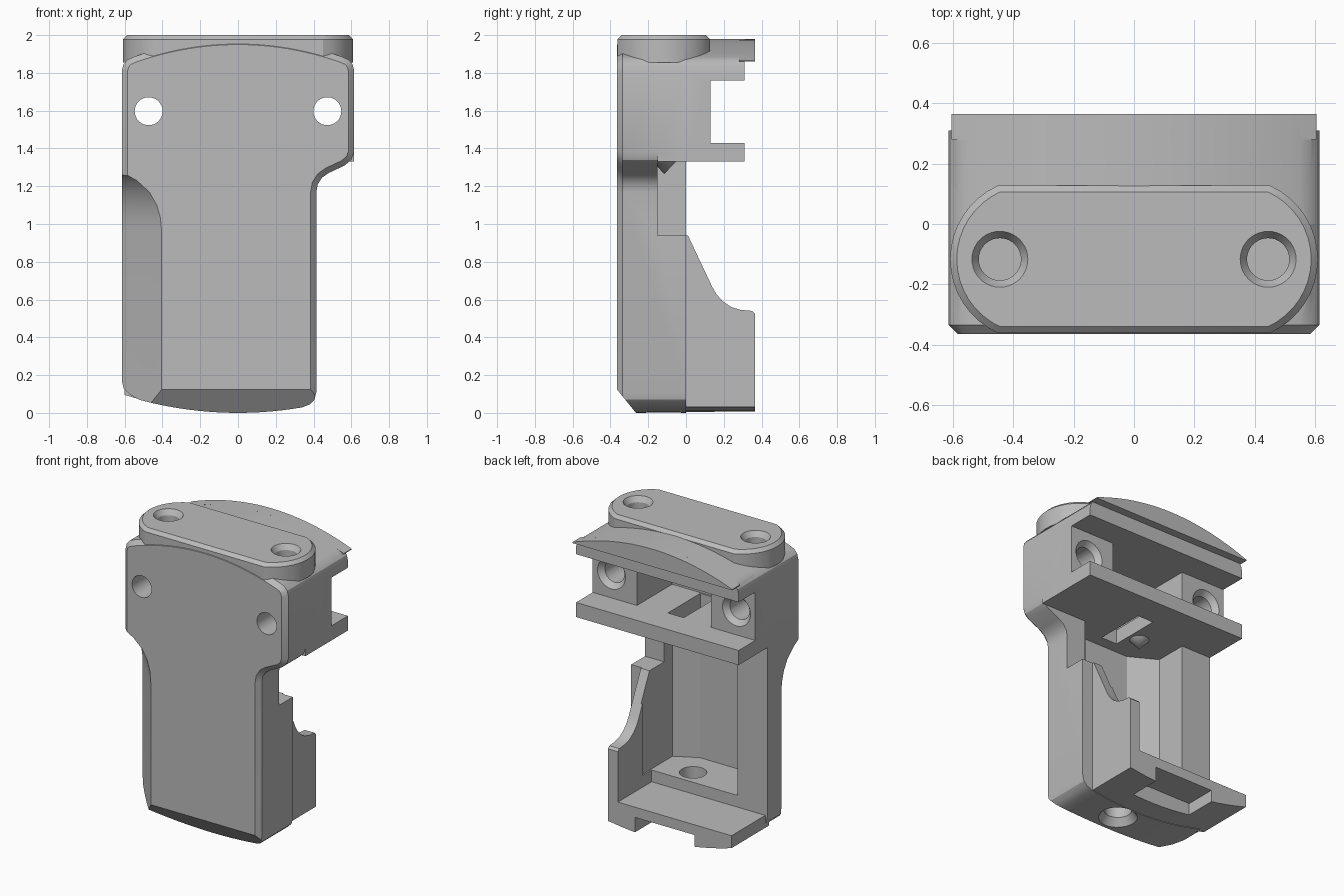
import bpy, bmesh, math
from mathutils import Matrix

if "Cube" in bpy.data.objects:
    bpy.data.objects.remove(bpy.data.objects["Cube"], do_unlink=True)

grey = bpy.data.materials.new("plain_grey")
grey.use_nodes = True
grey.diffuse_color = (0.5, 0.5, 0.5, 1)
grey.node_tree.nodes["Principled BSDF"].inputs["Base Color"].default_value = (0.5, 0.5, 0.5, 1)


def finish(name, bm):
    bmesh.ops.recalc_face_normals(bm, faces=bm.faces)
    mesh = bpy.data.meshes.new(name)
    bm.to_mesh(mesh)
    bm.free()
    mesh.materials.append(grey)
    ob = bpy.data.objects.new(name, mesh)
    bpy.context.collection.objects.link(ob)
    return ob


def prism(name, pts, axis, lo, hi, bevel=0, bevel_low=False):
    """Extrude a 2D outline along an axis, optionally chamfering one end."""
    def place(p, d):
        return {"x": (d, p[0], p[1]), "y": (p[0], d, p[1]), "z": (p[0], p[1], d)}[axis]
    a, b = (lo + bevel, hi) if bevel_low else (lo, hi - bevel)
    bm = bmesh.new()
    ends = [[bm.verts.new(place(p, d)) for p in pts] for d in (a, b)]
    caps = [bm.faces.new(e) for e in ends]
    n = len(pts)
    for i in range(n):
        j = (i + 1) % n
        bm.faces.new((ends[0][i], ends[0][j], ends[1][j], ends[1][i]))
    bmesh.ops.recalc_face_normals(bm, faces=bm.faces)
    if bevel:
        bmesh.ops.inset_region(bm, faces=[caps[0 if bevel_low else 1]],
                               thickness=bevel, depth=bevel, use_even_offset=True)
    return finish(name, bm)


def box(name, x0, x1, y0, y1, z0, z1):
    return prism(name, [(x0, y0), (x1, y0), (x1, y1), (x0, y1)], "z", z0, z1)


def cone(name, loc, r1, r2, depth, axis="z"):
    bm = bmesh.new()
    bmesh.ops.create_cone(bm, cap_ends=True, segments=40, radius1=r1, radius2=r2, depth=depth)
    turn = Matrix.Rotation(-math.pi / 2, 4, "X") if axis == "y" else Matrix()
    bmesh.ops.transform(bm, matrix=Matrix.Translation(loc) @ turn, verts=bm.verts)
    return finish(name, bm)


def combine(target, other, op):
    mod = target.modifiers.new(other.name, "BOOLEAN")
    mod.operation, mod.object, mod.solver = op, other, "EXACT"
    bpy.context.view_layer.objects.active = target
    bpy.ops.object.modifier_apply(modifier=mod.name)
    bpy.data.objects.remove(other, do_unlink=True)


def top_z(x):
    return 1.98 - 0.12 * (x / 0.62) ** 2


def low_z(x):
    return 0.085 * (x / 0.58) ** 2


def span(a, b, n):
    return [a + (b - a) * i / n for i in range(n + 1)]


# Crowned top with rounded shoulders, from +x to -x
shoulder = [(0.615, 1.81), (0.607, 1.845), (0.585, 1.87)]
crown = shoulder + [(x, top_z(x)) for x in span(0.55, -0.55, 24)]
crown += [(-x, z) for x, z in reversed(shoulder)]

# Main grip body
outline = [(x, low_z(x)) for x in span(-0.52, 0.34, 16)]
outline += [(0.38, 0.045), (0.405, 0.07), (0.415, 0.11), (0.415, 1.17), (0.422, 1.21),
            (0.445, 1.245), (0.48, 1.27), (0.565, 1.31), (0.6, 1.34), (0.615, 1.38)]
outline += crown + [(-0.615, 0.17), (-0.605, 0.13), (-0.57, 0.095)]
body = prism("grip_body", outline, "y", -0.365, 0.0, 0.03, True)

# Upper block, roof, back lip of roof, shelf
add = [
    prism("upper_block", [(-0.615, 1.33), (0.615, 1.33)] + crown, "y", -0.15, 0.13),
    prism("roof", [(-0.615, 1.76), (0.615, 1.76)] + crown, "y", 0.1, 0.31),
    prism("roof_lip", [(x, top_z(x)) for x in span(0.605, -0.605, 24)]
          + [(-0.605, 1.86), (0.605, 1.86)], "y", 0.28, 0.365),
    box("shelf", -0.615, 0.615, 0.1, 0.31, 1.33, 1.43),
]

# Foot lip and side fin
add.append(prism("foot_lip", [(x, low_z(x) + 0.004) for x in span(-0.6, 0.335, 16)]
                 + [(0.335, 0.18), (-0.6, 0.18)], "y", -0.04, 0.365))
fin = [(-0.04, 0.03), (0.365, 0.03), (0.365, 0.525), (0.35, 0.54), (0.29, 0.545), (0.24, 0.56),
       (0.195, 0.59), (0.16, 0.63), (0.14, 0.665), (0.01, 0.94), (-0.04, 0.94)]
add.append(prism("side_fin", fin, "x", 0.26, 0.335))

# Top mounting cap with bowed ends
radius, bow = 0.268, 0.16
half = math.asin(0.245 / radius)
ends = [(0.61 - radius + radius * math.cos(a), radius * math.sin(a)) for a in span(-half, half, 16)]
cap = [(x, y - 0.117) for x, y in ends] + [(-x, y - 0.117) for x, y in reversed(ends)]
add.append(prism("top_cap", cap, "z", 1.855, 2.0, 0.022))
for part in add:
    combine(body, part, "UNION")

# Slanted hand relief on the -x front edge, fading out at the top
bm = bmesh.new()
rings = []
for z, t in [(-0.1, 1), (0.95, 1), (1.03, 0.97), (1.1, 0.88), (1.17, 0.7), (1.23, 0.4), (1.28, 0)]:
    s = -0.22 * (1 - t)
    rings.append([bm.verts.new((x + s, y, z))
                  for x, y in [(-0.3, -0.47), (-0.72, -0.045), (-0.95, -0.045), (-0.95, -0.47)]])
for a, b in zip(rings, rings[1:]):
    for i in range(4):
        j = (i + 1) % 4
        bm.faces.new((a[i], a[j], b[j], b[i]))
bm.faces.new(rings[0])
bm.faces.new(rings[-1])
cuts = [finish("hand_relief", bm)]

# Sloped toe, cell bay, side opening, upper recess, slot, foot notch
cuts += [
    prism("toe_slope", [(-0.41, 0.18), (-0.225, -0.05), (-0.6, -0.05), (-0.6, 0.18)], "x", -1, 1),
    prism("cell_bay", [(-0.39, 0.1), (-0.39, -0.22), (-0.21, -0.32), (0.12, -0.32),
                       (0.27, -0.24), (0.27, 0.1)], "z", 0.26, 1.33),
    box("side_opening", 0.2, 0.8, -0.15, 0.05, 0.94, 1.33),
    box("upper_recess", -0.28, 0.28, -0.25, 0.2, 1.43, 1.76),
    box("shelf_slot", -0.06, 0.06, -0.24, 0.11, 1.3, 1.46),
    box("foot_notch", -0.32, 0.13, 0.15, 0.5, -0.1, 0.11),
    cone("foot_hole", (0.03, -0.12, 0.15), 0.085, 0.085, 0.5),
    cone("foot_sink", (0.03, -0.12, 0.01), 0.145, 0.085, 0.08),
]
for s in (-1, 1):
    cuts += [
        cone("screw_hole", (s * 0.473, 0, 1.597), 0.074, 0.074, 1.2, "y"),
        cone("screw_sink", (s * 0.473, 0.115, 1.597), 0.074, 0.11, 0.04, "y"),
        cone("cap_hole", (s * 0.445, -0.117, 1.93), 0.07, 0.07, 0.2),
        cone("cap_sink", (s * 0.445, -0.117, 1.985), 0.07, 0.096, 0.04),
    ]
for part in cuts:
    combine(body, part, "DIFFERENCE")

# Contact cone under the shelf
contact = cone("contact_cone", (-0.14, -0.115, 1.302), 0.0, 0.07, 0.075)

for ob in (body, contact):
    bpy.ops.object.select_all(action="DESELECT")
    ob.select_set(True)
    bpy.context.view_layer.objects.active = ob
    bpy.ops.object.shade_smooth_by_angle(angle=math.radians(25))
